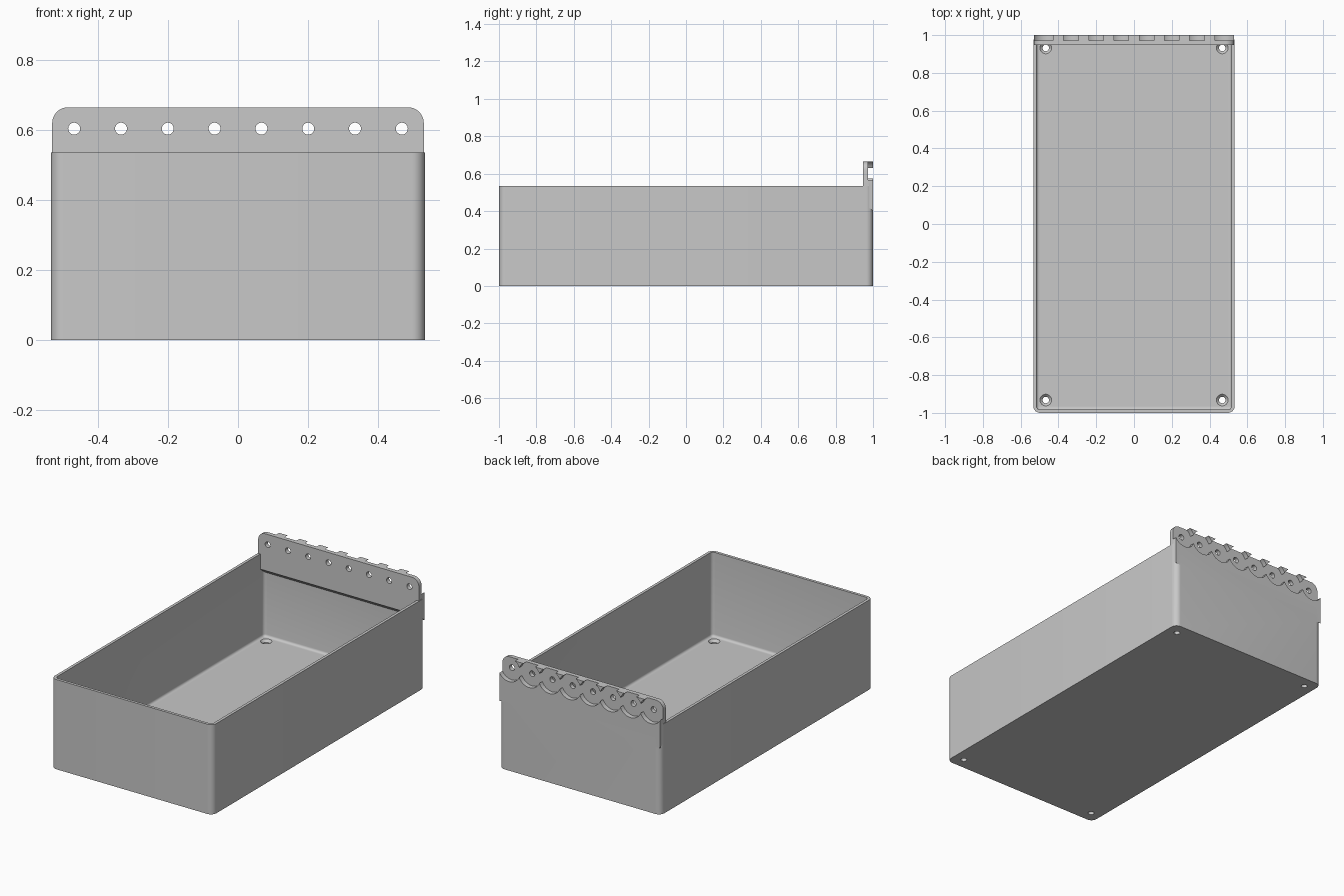
import bpy, bmesh, math
from mathutils import Matrix

cube = bpy.data.objects.get("Cube")
if cube:
    bpy.data.objects.remove(cube, do_unlink=True)

HX, HY, HEIGHT = 0.533, 1.0, 0.535     # half width, half depth, wall height
WALL, FLOOR, CORNER = 0.017, 0.033, 0.036
HOLE_Z, HOLE_R, PITCH = 0.603, 0.017, 0.1335
FLAT_STEPS = 8

grey = bpy.data.materials.new("light grey plastic")
grey.use_nodes = True
GREY = (0.58, 0.58, 0.58, 1)
grey.diffuse_color = GREY
grey.node_tree.nodes["Principled BSDF"].inputs["Base Color"].default_value = GREY


def make_object(name, bm):
    bmesh.ops.recalc_face_normals(bm, faces=bm.faces)
    mesh = bpy.data.meshes.new(name)
    bm.to_mesh(mesh)
    bm.free()
    obj = bpy.data.objects.new(name, mesh)
    bpy.context.collection.objects.link(obj)
    return obj


def rounded_ring(bm, inset, z):
    """Rounded rectangle of vertices, pulled in by inset."""
    r = max(CORNER - inset, 0.006)
    ring = []
    for i, (sx, sy) in enumerate([(1, 1), (-1, 1), (-1, -1), (1, -1)]):
        cx, cy = sx * (HX - inset - r), sy * (HY - inset - r)
        for k in range(FLAT_STEPS + 1):
            a = math.pi / 2 * (i + k / FLAT_STEPS)
            ring.append(bm.verts.new((cx + r * math.cos(a), cy + r * math.sin(a), z)))
    return ring


def add_cone(bm, x, y, z, r1, r2, depth, along_y=False, sides=32):
    """Cylinder or cone centred on a point, along z or y."""
    turn = Matrix.Rotation(math.pi / 2, 4, 'X') if along_y else Matrix()
    bmesh.ops.create_cone(bm, cap_ends=True, segments=sides, radius1=r1, radius2=r2,
                          depth=depth, matrix=Matrix.Translation((x, y, z)) @ turn)


def boolean(target, tool, operation):
    mod = target.modifiers.new("join", 'BOOLEAN')
    mod.operation, mod.solver, mod.object = operation, 'EXACT', tool
    bpy.ops.object.select_all(action='DESELECT')
    bpy.context.view_layer.objects.active = target
    target.select_set(True)
    bpy.ops.object.modifier_apply(modifier=mod.name)
    bpy.data.objects.remove(tool, do_unlink=True)


# Open bin: outer skin, rim, inner skin with a filleted floor edge
bm = bmesh.new()
levels = [(0, 0), (0, HEIGHT), (WALL, HEIGHT)]
fillet = 0.014
for k in range(5):
    a = math.pi / 2 * k / 4
    levels.append((WALL + fillet * (1 - math.cos(a)), FLOOR + fillet * (1 - math.sin(a))))
rings = [rounded_ring(bm, inset, z) for inset, z in levels]
for low, high in zip(rings, rings[1:]):
    for i in range(len(low)):
        j = (i + 1) % len(low)
        bm.faces.new((low[i], low[j], high[j], high[i]))
bm.faces.new(rings[0])
bm.faces.new(rings[-1])
storage_bin = make_object("storage_bin", bm)

# Mounting plate: round-topped outline extruded through the back wall,
# with a lower edge that slopes down towards the back
PLATE_X, PLATE_TOP, PLATE_FRONT, ROUND = 0.53, 0.664, 0.947, 0.045
outline = [(-PLATE_X, None), (PLATE_X, None)]
for sx, start in ((1, 0), (-1, math.pi / 2)):
    for k in range(FLAT_STEPS + 1):
        a = start + math.pi / 2 * k / FLAT_STEPS
        outline.append((sx * (PLATE_X - ROUND) + ROUND * math.cos(a),
                        PLATE_TOP - ROUND + ROUND * math.sin(a)))
bm = bmesh.new()
sides = []
for y, bottom in ((PLATE_FRONT, 0.445), (HY, 0.4)):
    sides.append([bm.verts.new((x, y, bottom if z is None else z)) for x, z in outline])
for side in sides:
    bm.faces.new(side)
for i in range(len(outline)):
    j = (i + 1) % len(outline)
    bm.faces.new((sides[0][i], sides[0][j], sides[1][j], sides[1][i]))
boolean(storage_bin, make_object("mounting_plate", bm), 'UNION')

# Row of overlapping round pockets in the back, and a through hole in each
for i in range(8):
    x = (i - 3.5) * PITCH
    for name, y, r, depth in (("pocket", HY + 0.01, 0.0725, 0.08),
                              ("plate_hole", HY, HOLE_R, 0.2)):
        bm = bmesh.new()
        add_cone(bm, x, y, HOLE_Z, r, r, depth, along_y=True, sides=48)
        if name == "pocket":
            bmesh.ops.translate(bm, verts=bm.verts, vec=(0, 0.002, 0))
        obj = make_object(name, bm)
        boolean(storage_bin, obj, 'DIFFERENCE')

# Countersunk screw holes in the floor corners
for sx in (-1, 1):
    for sy in (-1, 1):
        x, y = sx * 0.467, sy * 0.932
        bm = bmesh.new()
        add_cone(bm, x, y, 0.02, HOLE_R, HOLE_R, 0.08)
        boolean(storage_bin, make_object("screw_hole", bm), 'DIFFERENCE')
        bm = bmesh.new()
        add_cone(bm, x, y, FLOOR - 0.007, 0.015, 0.033, 0.018)
        boolean(storage_bin, make_object("countersink", bm), 'DIFFERENCE')

# Finish: one colour, smooth curves with crisp edges
storage_bin.data.materials.clear()
storage_bin.data.materials.append(grey)
for face in storage_bin.data.polygons:
    face.material_index = 0
bpy.ops.object.select_all(action='DESELECT')
storage_bin.select_set(True)
bpy.context.view_layer.objects.active = storage_bin
bpy.ops.object.shade_smooth_by_angle(angle=math.radians(30))
